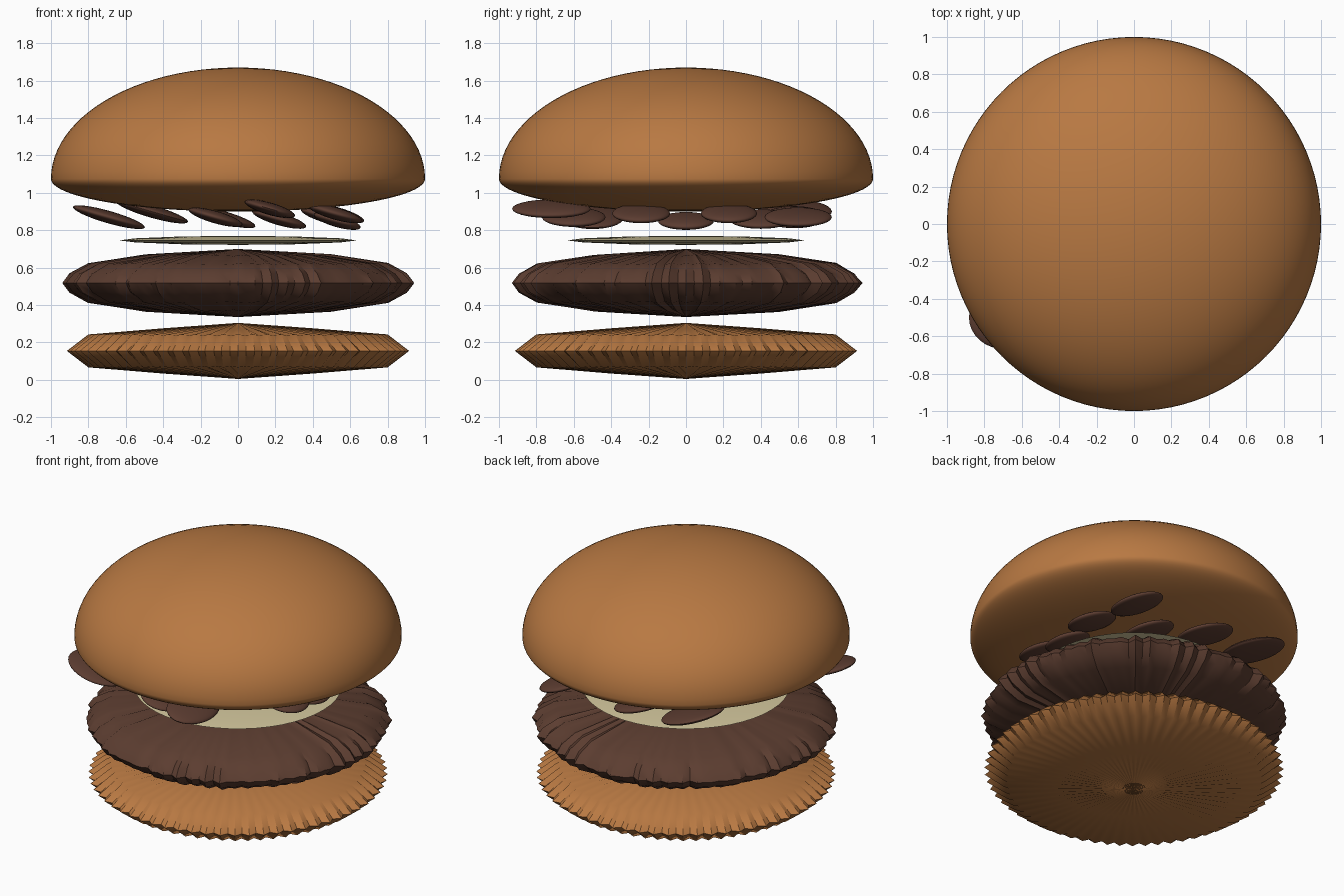
import bpy, bmesh, math, random
from mathutils import Matrix

random.seed(4)
cube = bpy.data.objects.get("Cube")
if cube:
    bpy.data.objects.remove(cube, do_unlink=True)


def material(name, rgb):
    mat = bpy.data.materials.new(name)
    mat.use_nodes = True
    color = (*rgb, 1)
    mat.diffuse_color = color
    mat.node_tree.nodes["Principled BSDF"].inputs["Base Color"].default_value = color
    return mat


bread = material("toasted bread", (0.48, 0.19, 0.055))
meat = material("grilled brown", (0.107, 0.047, 0.030))
slice_brown = material("pickle brown", (0.105, 0.045, 0.030))
cream = material("pale cream", (0.64, 0.56, 0.33))


def finish(bm, name, mat, angle):
    bmesh.ops.recalc_face_normals(bm, faces=bm.faces)
    mesh = bpy.data.meshes.new(name)
    bm.to_mesh(mesh)
    bm.free()
    mesh.materials.append(mat)
    obj = bpy.data.objects.new(name, mesh)
    bpy.context.collection.objects.link(obj)
    bpy.ops.object.select_all(action='DESELECT')
    obj.select_set(True)
    bpy.context.view_layer.objects.active = obj
    bpy.ops.object.shade_smooth_by_angle(angle=math.radians(angle))
    return obj


def pleated_disc(name, profile, mid, segments, depth, jitter, mat, angle=40):
    """Lathe a profile (poles at both ends), sinking every other rib."""
    bm = bmesh.new()
    top = bm.verts.new((0, 0, profile[0][1]))
    bottom = bm.verts.new((0, 0, profile[-1][1]))
    columns = []
    for i in range(segments):
        a = math.tau * i / segments
        sink = (depth if i % 2 else 0) + random.uniform(0, jitter)
        column = [top]
        for r, z in profile[1:-1]:
            wobble = random.uniform(-jitter, jitter) * 0.3
            radius = r * (1 - sink + min(wobble, 0))
            column.append(bm.verts.new((radius * math.cos(a), radius * math.sin(a),
                                        mid + (z - mid) * (1 - sink * 1.5 + wobble))))
        columns.append(column + [bottom])
    for i, left in enumerate(columns):
        right = columns[(i + 1) % segments]
        for k in range(len(profile) - 1):
            corners = [left[k], left[k + 1], right[k + 1], right[k]]
            bm.faces.new(list(dict.fromkeys(corners)))
    return finish(bm, name, mat, angle)


def mirrored(upper, mid):
    """Complete a half profile by reflecting it about the mid height."""
    return upper + [(r, 2 * mid - z) for r, z in reversed(upper) if z != mid]


# Bottom bun: fluted lens
pleated_disc("bottom_bun", mirrored([(0, 0.305), (0.4, 0.276), (0.8, 0.243), (0.915, 0.155)], 0.155),
             0.155, 128, 0.035, 0, bread)

# Patty: fluted and uneven
pleated_disc("patty", mirrored([(0, 0.70), (0.5, 0.672), (0.81, 0.625), (0.91, 0.57), (0.95, 0.518)], 0.518),
             0.518, 128, 0.022, 0.03, meat)

# Thin sauce disc
pleated_disc("sauce_disc", mirrored([(0, 0.770), (0.3, 0.767), (0.55, 0.757), (0.635, 0.746)], 0.746),
             0.746, 48, 0, 0, cream)

# Tilted oval slices: x, y, z, radius x, radius y
slices = [
    (-0.69, -0.50, 0.87, 0.20, 0.17), (-0.12, -0.60, 0.87, 0.15, 0.17),
    (0.17, -0.72, 0.915, 0.14, 0.21), (0.52, -0.24, 0.89, 0.15, 0.155),
    (0.53, 0.00, 0.85, 0.13, 0.15), (0.53, 0.23, 0.89, 0.15, 0.15),
    (0.48, 0.60, 0.87, 0.15, 0.18), (0.22, 0.40, 0.86, 0.15, 0.17),
    (-0.08, 0.58, 0.87, 0.18, 0.17), (-0.46, 0.58, 0.90, 0.20, 0.20),
]
for n, (x, y, z, rx, ry) in enumerate(slices, 1):
    bm = bmesh.new()
    bmesh.ops.create_uvsphere(bm, u_segments=32, v_segments=16, radius=1)
    tilt = Matrix.Rotation(math.radians(16), 4, 'Y')
    place = Matrix.Translation((x, y, z)) @ tilt @ Matrix.Diagonal((rx, ry, 0.033, 1))
    bmesh.ops.transform(bm, matrix=place, verts=bm.verts)
    finish(bm, f"slice_{n}", slice_brown, 60)

# Top bun: tall dome over a shallow rounded underside
bm = bmesh.new()
bmesh.ops.create_uvsphere(bm, u_segments=96, v_segments=48, radius=1)
for v in bm.verts:
    v.co.z = 1.075 + v.co.z * (0.595 if v.co.z > 0 else 0.175)
finish(bm, "top_bun", bread, 60)
